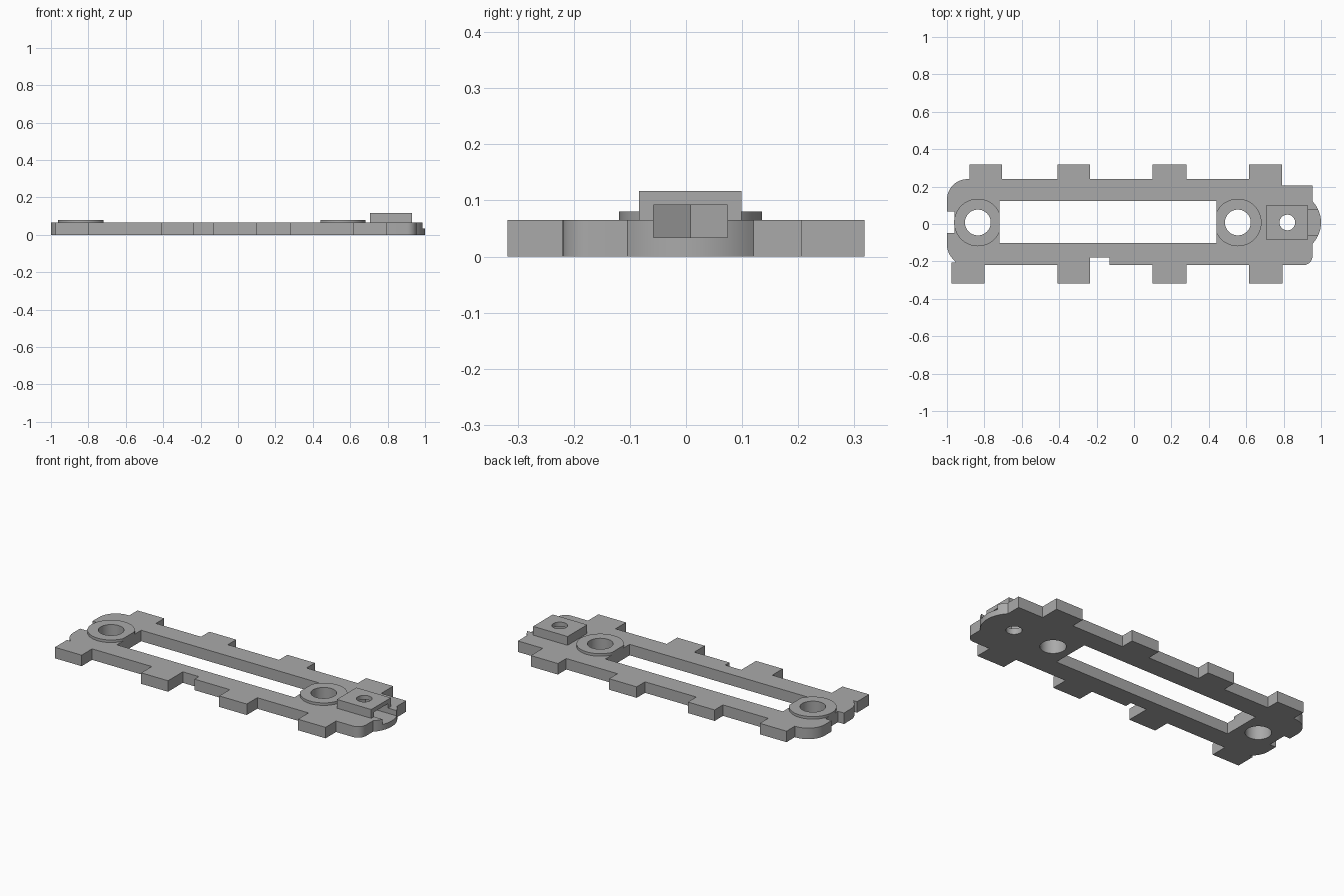
import bpy, bmesh, math

if "Cube" in bpy.data.objects:
    bpy.data.objects.remove(bpy.data.objects["Cube"], do_unlink=True)

grey = bpy.data.materials.new("plain_grey")
grey.use_nodes = True
colour = (0.40, 0.40, 0.40, 1)
grey.diffuse_color = colour
grey.node_tree.nodes["Principled BSDF"].inputs["Base Color"].default_value = colour

MID = 0.008      # y of the centre line
TOP = 0.065      # plate thickness


def prism(name, points, z0, z1):
    """Extrude a closed outline between two heights."""
    bm = bmesh.new()
    face = bm.faces.new([bm.verts.new((x, y, z0)) for x, y in points])
    new = bmesh.ops.extrude_face_region(bm, geom=[face])["geom"]
    bmesh.ops.translate(bm, vec=(0, 0, z1 - z0),
                        verts=[v for v in new if isinstance(v, bmesh.types.BMVert)])
    bmesh.ops.recalc_face_normals(bm, faces=bm.faces)
    mesh = bpy.data.meshes.new(name)
    bm.to_mesh(mesh)
    bm.free()
    mesh.materials.append(grey)
    ob = bpy.data.objects.new(name, mesh)
    bpy.context.collection.objects.link(ob)
    return ob


def arc(cx, cy, r, a0, a1, n=12):
    return [(cx + r * math.cos(math.radians(a0 + (a1 - a0) * i / n)),
             cy + r * math.sin(math.radians(a0 + (a1 - a0) * i / n))) for i in range(n + 1)]


def circle(cx, r, n=48):
    return arc(cx, MID, r, 0, 360, n)[:-1]


def box(x0, x1, y0, y1):
    return [(x0, y0), (x1, y0), (x1, y1), (x0, y1)]


def cut(ob, cutters):
    for c in cutters:
        c.hide_render = True
        mod = ob.modifiers.new("cut", "BOOLEAN")
        mod.operation, mod.solver, mod.object = "DIFFERENCE", "EXACT", c
        bpy.context.view_layer.objects.active = ob
        bpy.ops.object.modifier_apply(modifier=mod.name)


# Plate outline, anticlockwise from the lower left
outline = [(-0.975, -0.205), (-0.975, -0.318), (-0.80, -0.318), (-0.80, -0.22)]
for x0, x1 in ((-0.41, -0.235), (0.10, 0.28), (0.615, 0.795)):
    outline += [(x0, -0.22), (x0, -0.318), (x1, -0.318)]
    if x0 < 0:   # small notch beside this tab
        outline += [(x1, -0.18), (-0.13, -0.18), (-0.13, -0.22)]
    else:
        outline += [(x1, -0.22)]
outline += arc(0.905, -0.17, 0.05, -90, 0, 8)
outline += arc(0.837, MID, 0.163, -43.5, 43.5, 20)
outline += [(0.955, 0.206), (0.792, 0.206)]
for x0, x1 in ((0.615, 0.792), (0.10, 0.28), (-0.41, -0.235), (-0.88, -0.705)):
    if x1 < 0.7:
        outline += [(x1, 0.24)]
    outline += [(x1, 0.318), (x0, 0.318), (x0, 0.24)]
outline += arc(-0.89, 0.13, 0.11, 90, 180)
outline += [(-1, 0.068), (-0.96, 0.068), (-0.96, -0.047), (-1, -0.047)]
outline += arc(-0.89, -0.11, 0.11, 180, 235, 8)[:-1] + [(-0.953, -0.205)]

plate = prism("base_plate", outline, 0, TOP)
boss = prism("nut_block", box(0.705, 0.93, -0.084, 0.099), TOP, 0.117)
left_ring = prism("ring_left_end", circle(-0.835, 0.127), TOP, 0.08)
right_ring = prism("ring_right_end", circle(0.555, 0.127), TOP, 0.08)
left_ring.name, right_ring.name = "bearing_ring_a", "bearing_ring_b"

# Openings: long slot, two large holes, screw hole and pointed nut pocket
slot = prism("slot_cutter", box(-0.72, 0.44, -0.102, 0.124), -0.1, 0.2)
hole_a = prism("hole_a_cutter", circle(-0.835, 0.069), -0.1, 0.2)
hole_b = prism("hole_b_cutter", circle(0.555, 0.069), -0.1, 0.2)
screw = prism("screw_cutter", circle(0.82, 0.042, 32), -0.1, 0.2)
pocket = prism("pocket_cutter", [(0.744, MID), (0.782, MID - 0.066), (1.1, MID - 0.066),
                                 (1.1, MID + 0.066), (0.782, MID + 0.066)], 0.034, 0.092)

cut(plate, [slot, hole_a, hole_b, screw, pocket])
cut(boss, [screw, pocket])
cut(left_ring, [slot, hole_a])
cut(right_ring, [slot, hole_b])

for c in (slot, hole_a, hole_b, screw, pocket):
    bpy.data.objects.remove(c, do_unlink=True)

bpy.ops.object.select_all(action="DESELECT")
for ob in (plate, boss, left_ring, right_ring):
    ob.select_set(True)
bpy.context.view_layer.objects.active = plate
bpy.ops.object.shade_smooth_by_angle(angle=math.radians(30))
